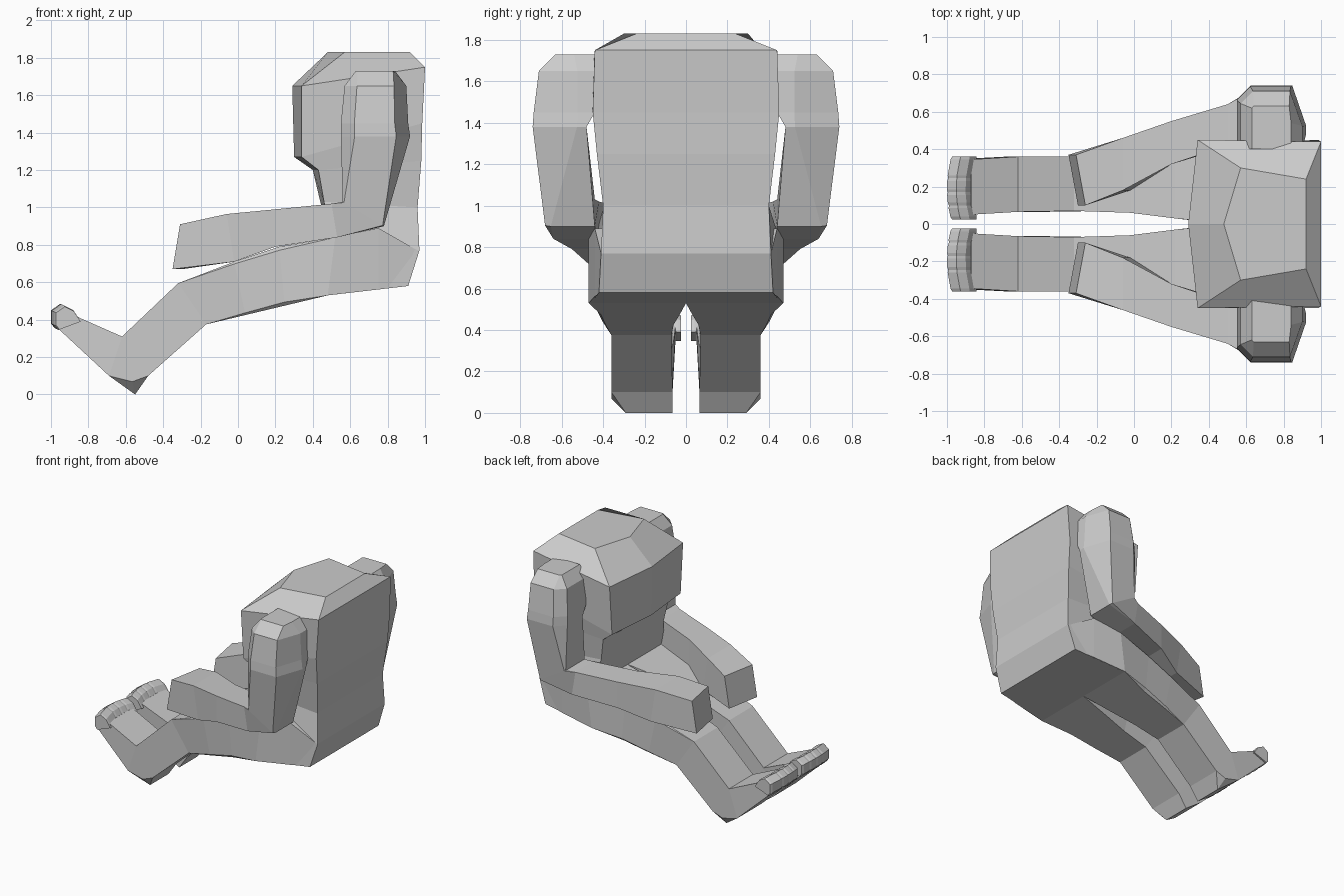
import bpy, bmesh
from mathutils import Vector


def loft(name, rings, mirror=False):
    """Skin a list of equal-length point rings, capped at both ends."""
    bm = bmesh.new()
    vs = [[bm.verts.new(p) for p in r] for r in rings]
    n = len(vs[0])
    for a, b in zip(vs, vs[1:]):
        for i in range(n):
            j = (i + 1) % n
            bm.faces.new((a[i], a[j], b[j], b[i]))
    bm.faces.new(vs[0])
    bm.faces.new(vs[-1])
    bmesh.ops.remove_doubles(bm, verts=bm.verts, dist=0.0005)
    bmesh.ops.recalc_face_normals(bm, faces=bm.faces)
    me = bpy.data.meshes.new(name)
    bm.to_mesh(me)
    bm.free()
    ob = bpy.data.objects.new(name, me)
    bpy.context.collection.objects.link(ob)
    if mirror:
        m = ob.modifiers.new("mirror", 'MIRROR')
        m.use_axis = (False, True, False)
        m.use_mirror_merge = False
    return ob


def limb_ring(ax, az, bx, bz, yi, yo, ca=0.0, cb=0.0, deep=0.0, lean=0.0):
    """Limb section from edge a to edge b. ca and cb cut the outer corners,
    deep widens the cut at b, lean moves the inner side along x."""
    a, b = Vector((ax, 0, az)), Vector((bx, 0, bz))
    d = b - a

    def at(p, y, dx=0.0):
        return (p.x + dx, y, p.z)
    return [at(a, yi, lean), at(a, yo - ca * d.length), at(a + d * ca, yo),
            at(b - d * cb, yo), at(b, yo - cb * d.length - deep), at(b, yi, lean)]


def body_ring(xf, zf, xb, zb, wf, wb, nose):
    """Body section with a pointed front centre."""
    return [(xf, 0, zf), (xf + nose, wf, zf), (xb, wb, zb),
            (xb, -wb, zb), (xf + nose, -wf, zf)]


# hunched torso and head in one block
loft("torso_and_head", [body_ring(*r) for r in [
    (0.48, 0.53, 0.91, 0.58, 0.46, 0.42, 0.0),
    (0.50, 0.84, 0.97, 0.77, 0.45, 0.41, 0.0),
    (0.44, 1.03, 0.96, 1.00, 0.38, 0.40, 0.02),
    (0.40, 1.20, 0.98, 1.25, 0.40, 0.43, 0.03),
    (0.30, 1.27, 0.985, 1.45, 0.42, 0.45, 0.04),
    (0.29, 1.65, 1.00, 1.75, 0.45, 0.44, 0.05),
    (0.48, 1.83, 0.92, 1.83, 0.30, 0.24, 0.09)]])

# arms: shoulder, upper arm, elbow, forearm, fist
loft("arm", [limb_ring(*r) for r in [
    (0.63, 1.73, 0.84, 1.73, 0.40, 0.63, 0.05, 0.05, 0.08),
    (0.57, 1.65, 0.90, 1.65, 0.40, 0.71, 0.20, 0.20, 0.12),
    (0.55, 1.45, 0.91, 1.45, 0.44, 0.735, 0.20, 0.20, 0.14),
    (0.55, 1.38, 0.92, 1.38, 0.48, 0.74, 0.20, 0.20, 0.14),
    (0.56, 1.03, 0.78, 0.90, 0.44, 0.68, 0.03, 0.03, 0.02),
    (0.50, 1.02, 0.53, 0.84, 0.42, 0.64),
    (0.20, 0.99, 0.20, 0.79, 0.32, 0.55),
    (-0.06, 0.965, -0.02, 0.71, 0.18, 0.46),
    (-0.31, 0.91, -0.35, 0.67, 0.10, 0.37, 0.0, 0.0, 0.0, 0.05)]], mirror=True)

# legs: hip, thigh, knee, shin, heel, foot
loft("leg", [limb_ring(*r) for r in [
    (0.96, 0.77, 0.90, 0.582, 0.00, 0.41),
    (0.75, 0.89, 0.75, 0.562, 0.00, 0.44),
    (0.52, 0.84, 0.48, 0.53, 0.00, 0.47),
    (0.22, 0.79, 0.25, 0.475, 0.03, 0.43, 0.06, 0.06),
    (-0.02, 0.71, 0.04, 0.425, 0.06, 0.40, 0.04, 0.04),
    (-0.32, 0.595, -0.17, 0.375, 0.07, 0.36),
    (-0.62, 0.31, -0.48, 0.10, 0.065, 0.36),
    (-0.62, 0.31, -0.55, 0.00, 0.065, 0.36, 0.0, 0.22),
    (-0.62, 0.31, -0.69, 0.10, 0.065, 0.36),
    (-0.87, 0.42, -0.97, 0.36, 0.05, 0.345)]], mirror=True)

# toes: small rounded blocks in a shallow arc
toe_profile = [(-0.98, 0.355), (-1.0, 0.38), (-1.0, 0.45), (-0.95, 0.485),
               (-0.90, 0.46), (-0.86, 0.40)]
edges = [0.025, 0.10, 0.17, 0.245, 0.36]
for i, (y0, y1) in enumerate(zip(edges, edges[1:])):
    rings = []
    for y, s in ((y0, 0.94), (y0 + 0.015, 1), (y1 - 0.015, 1), (y1, 0.94)):
        bend = 0.8 * (y - 0.19) ** 2
        rings.append([(-0.93 + (x + 0.93) * s + bend, y,
                       0.42 + (z - 0.42) * s - bend * 0.5) for x, z in toe_profile])
    loft(f"toe_{i + 1}", rings, mirror=True)
